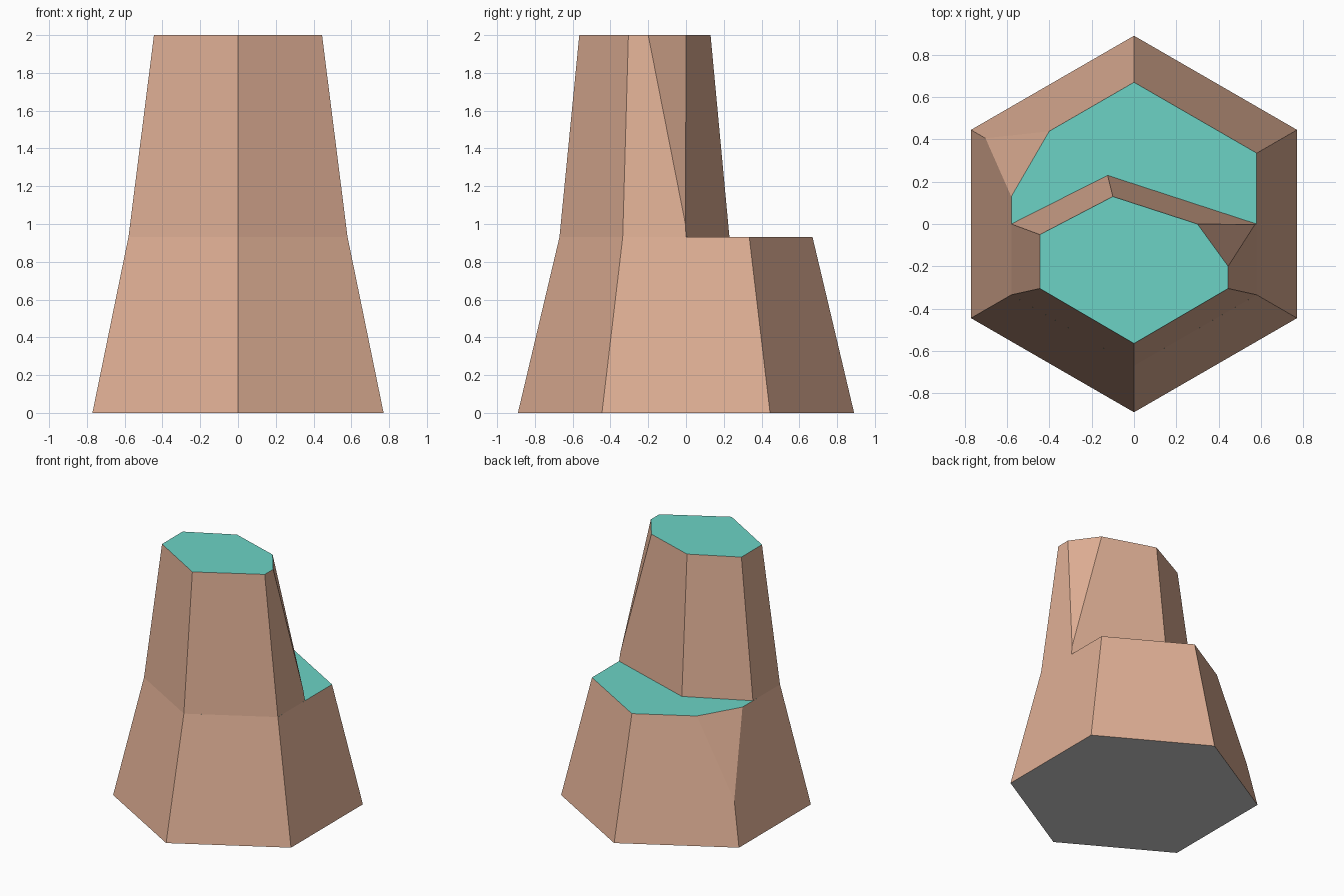
import bpy, bmesh, math
from mathutils import Vector

if "Cube" in bpy.data.objects:
    bpy.data.objects.remove(bpy.data.objects["Cube"])


def material(name, rgb):
    m = bpy.data.materials.new(name)
    m.diffuse_color = (*rgb, 1)
    m.use_nodes = True
    m.node_tree.nodes["Principled BSDF"].inputs["Base Color"].default_value = m.diffuse_color
    return m


MATS = [material("brown stone", (0.74, 0.43, 0.30)),
        material("teal top", (0.15, 0.65, 0.56)),
        material("grey underside", (0.6, 0.6, 0.6))]


def hexagon(r):
    return [(r * math.sin(i * math.pi / 3), r * math.cos(i * math.pi / 3)) for i in range(6)]


def block(name, low, z0, high, z1, chip, open_bottom=False):
    """Loft two outlines, then slice one corner off along the plane of three points."""
    bm = bmesh.new()
    a = [bm.verts.new((x, y, z0)) for x, y in low]
    b = [bm.verts.new((x, y, z1)) for x, y in high]
    bm.faces.new(a)
    bm.faces.new(b)
    n = len(a)
    for i in range(n):
        j = (i + 1) % n
        bm.faces.new((a[i], a[j], b[j], b[i]))

    # chipped corner
    p, q, r = map(Vector, chip)
    no = (q - p).cross(r - p).normalized()
    centre = sum((v.co for v in bm.verts), Vector()) / len(bm.verts)
    if no.dot(centre - p) > 0:
        no = -no
    cut = bmesh.ops.bisect_plane(bm, geom=bm.verts[:] + bm.edges[:] + bm.faces[:],
                                 plane_co=p, plane_no=no, clear_outer=True)
    edges = [e for e in cut["geom_cut"] if isinstance(e, bmesh.types.BMEdge)]
    bmesh.ops.holes_fill(bm, edges=edges, sides=0)
    bmesh.ops.recalc_face_normals(bm, faces=bm.faces[:])

    # colour by direction
    for f in bm.faces:
        f.material_index = 1 if f.normal.z > 0.9 else 2 if f.normal.z < -0.9 else 0
    if open_bottom:
        bmesh.ops.delete(bm, geom=[f for f in bm.faces if f.normal.z < -0.9],
                         context='FACES_ONLY')
    me = bpy.data.meshes.new(name)
    bm.to_mesh(me)
    bm.free()
    for m in MATS:
        me.materials.append(m)
    ob = bpy.data.objects.new(name, me)
    bpy.context.collection.objects.link(ob)


STEP = 0.93

# wide hexagonal lower column with a terrace, chipped at the back left
block("lower_column", hexagon(0.89), 0, hexagon(0.67), STEP,
      [(-0.70, 0.405, 0.34), (-0.58, 0.13, STEP), (-0.40, 0.44, STEP)])

# upper column over the front half, chipped at the back right
block("upper_column",
      [(-0.58, 0), (-0.125, 0.23), (0.58, 0), (0.58, -0.335), (0, -0.67), (-0.58, -0.335)], STEP,
      [(-0.445, -0.05), (-0.10, 0.13), (0.445, -0.047), (0.445, -0.305), (0, -0.565),
       (-0.445, -0.305)], 2,
      [(0.30, 0, 2), (0.445, -0.20, 2), (0.571, -0.003, 1.0)], open_bottom=True)
